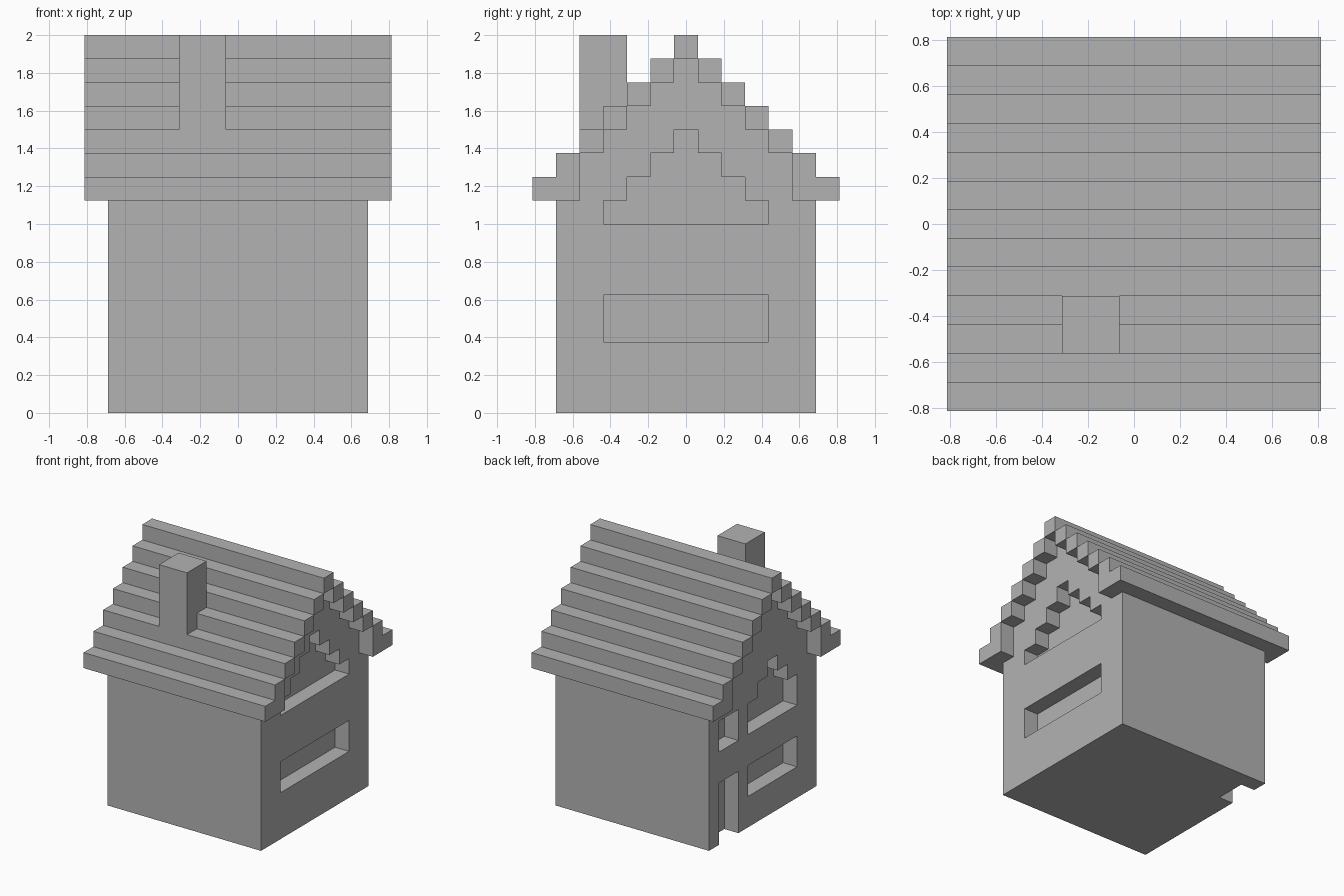
import bpy
import bmesh

CELL = 0.125  # everything sits on a block grid of this size

if "Cube" in bpy.data.objects:
    bpy.data.objects.remove(bpy.data.objects["Cube"], do_unlink=True)

grey = bpy.data.materials.new("plain_grey")
grey.use_nodes = True
grey.diffuse_color = (0.45, 0.45, 0.45, 1)
grey.node_tree.nodes["Principled BSDF"].inputs["Base Color"].default_value = grey.diffuse_color


def finish(name, bm):
    """Scale the block-unit mesh to size and make it an object."""
    bmesh.ops.scale(bm, vec=(CELL, CELL, CELL), verts=bm.verts)
    bmesh.ops.recalc_face_normals(bm, faces=bm.faces)
    mesh = bpy.data.meshes.new(name)
    bm.to_mesh(mesh)
    bm.free()
    mesh.materials.append(grey)
    obj = bpy.data.objects.new(name, mesh)
    bpy.context.collection.objects.link(obj)
    return obj


def add_box(bm, low, high):
    verts = bmesh.ops.create_cube(bm, size=1)["verts"]
    for v in verts:
        v.co = [low[k] if v.co[k] < 0 else high[k] for k in range(3)]


def stepped_prism(name, steps, bottom, x0, x1, centre=0):
    """Extrude along x a symmetric profile of (half width, top height) steps."""
    side = []
    z = bottom
    for half, top in steps:
        side += [(half, z), (half, top)]
        z = top
    outline = side + [(-y, z) for y, z in reversed(side)]
    bm = bmesh.new()
    face = bm.faces.new([bm.verts.new((x0, centre + y, z)) for y, z in outline])
    moved = bmesh.ops.extrude_face_region(bm, geom=[face])["geom"]
    new_verts = [g for g in moved if isinstance(g, bmesh.types.BMVert)]
    bmesh.ops.translate(bm, vec=(x1 - x0, 0, 0), verts=new_verts)
    return finish(name, bm)


# Walls with stepped gables that meet the underside of the roof
gable = [(5.5, 9), (4.5, 11)] + [(3.5 - i, 12 + i) for i in range(4)]
walls = stepped_prism("walls", gable, 0, -5.5, 5.5)

# Openings sunk one block into the two gable ends:
# side, steps, bottom, centre along y
openings = [
    (1, [(3.5, 5)], 3, 0),                                      # low window
    (1, [(3.5 - i, 9 + i) for i in range(4)], 8, 0),            # gable window
    (-1, [(1, 4)], -1, 3.5),                                    # doorway
    (-1, [(1, 8)], 6, 3.5),                                     # window over door
    (-1, [(2.5, 4)], 2, -1),                                    # low window
    (-1, [(2.5 - i, 8 + i) for i in range(3)], 6, -1),          # stepped window
]
for side, steps, bottom, centre in openings:
    cutter = stepped_prism("opening_cutter", steps, bottom, side * 4.5, side * 6, centre)
    cutter.hide_render = True
    mod = walls.modifiers.new("opening", 'BOOLEAN')
    mod.operation = 'DIFFERENCE'
    mod.solver = 'EXACT'
    mod.object = cutter
    bpy.context.view_layer.objects.active = walls
    bpy.ops.object.modifier_apply(modifier=mod.name)
    bpy.data.objects.remove(cutter, do_unlink=True)

# Roof courses climbing to the ridge on both slopes
bm = bmesh.new()
for i in range(6):
    outer, z = 6.5 - i, 9 + i
    inner = outer - (2 if i == 0 else 1)
    add_box(bm, (-6.5, inner, z), (6.5, outer, z + 1))
    add_box(bm, (-6.5, -outer, z), (6.5, -inner, z + 1))
add_box(bm, (-6.5, -0.5, 15), (6.5, 0.5, 16))
finish("roof", bm)

# Chimney on the front slope
bm = bmesh.new()
add_box(bm, (-2.5, -4.5, 12), (-0.5, -2.5, 16))
finish("chimney", bm)
